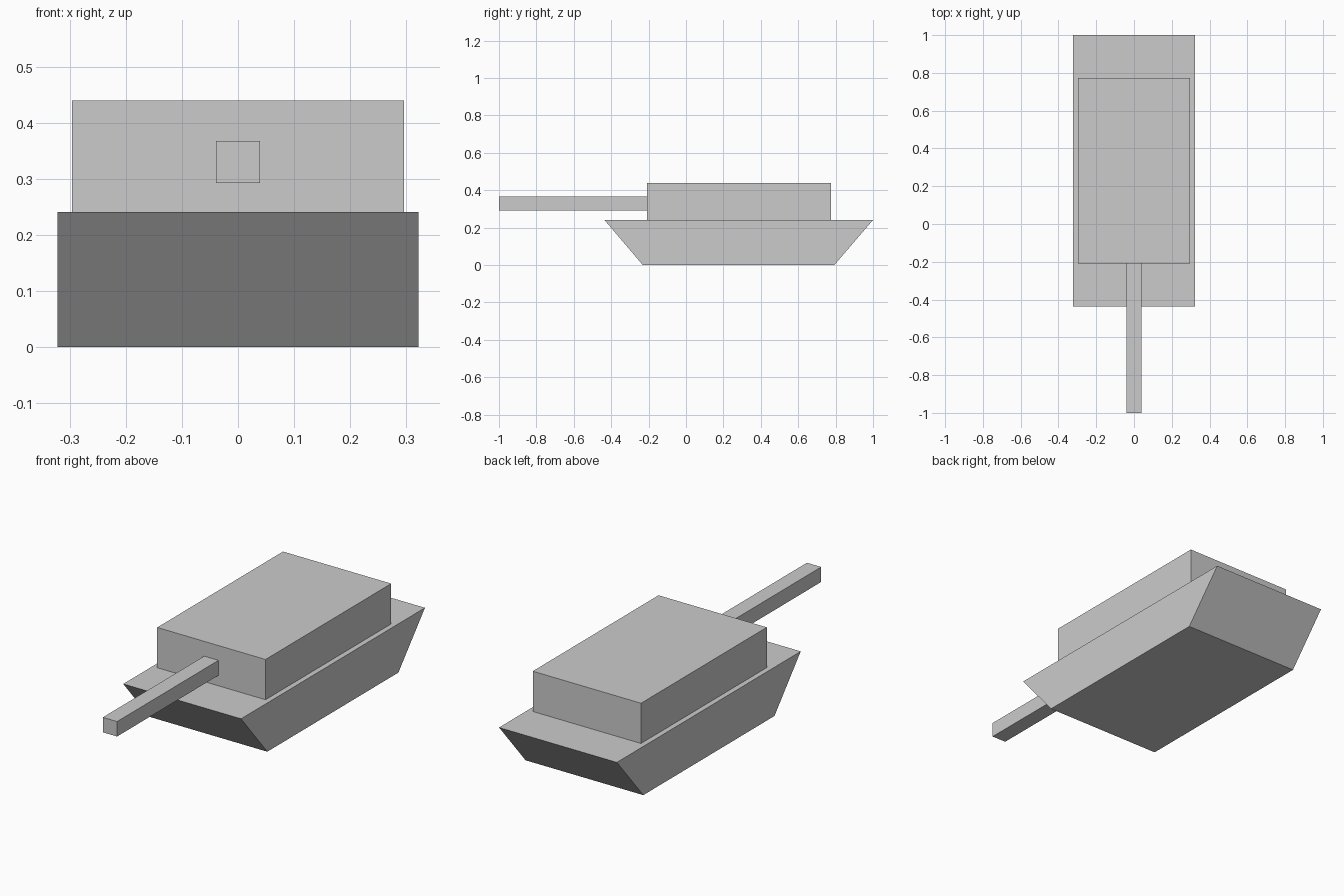
import bpy

if "Cube" in bpy.data.objects:
    bpy.data.objects.remove(bpy.data.objects["Cube"])


def prism(name, half_width, profile):
    """Extrude a (y, z) side profile across x, centred on x = 0."""
    n = len(profile)
    verts = [(x, y, z) for x in (-half_width, half_width) for y, z in profile]
    faces = [tuple(reversed(range(n))), tuple(range(n, 2 * n))]
    faces += [(i, (i + 1) % n, n + (i + 1) % n, n + i) for i in range(n)]
    mesh = bpy.data.meshes.new(name)
    mesh.from_pydata(verts, [], faces)
    obj = bpy.data.objects.new(name, mesh)
    bpy.context.collection.objects.link(obj)
    return obj


def block(name, half_width, y0, y1, z0, z1):
    return prism(name, half_width, [(y0, z0), (y1, z0), (y1, z1), (y0, z1)])


# Hull with sloped bow and stern
prism("hull", 0.322, [(-0.231, 0), (0.793, 0), (1.0, 0.241), (-0.436, 0.241)])

# Boxy turret on the deck
block("turret", 0.296, -0.208, 0.774, 0.241, 0.44)

# Square gun barrel pointing forward
block("barrel", 0.039, -1.0, -0.208, 0.293, 0.367)
